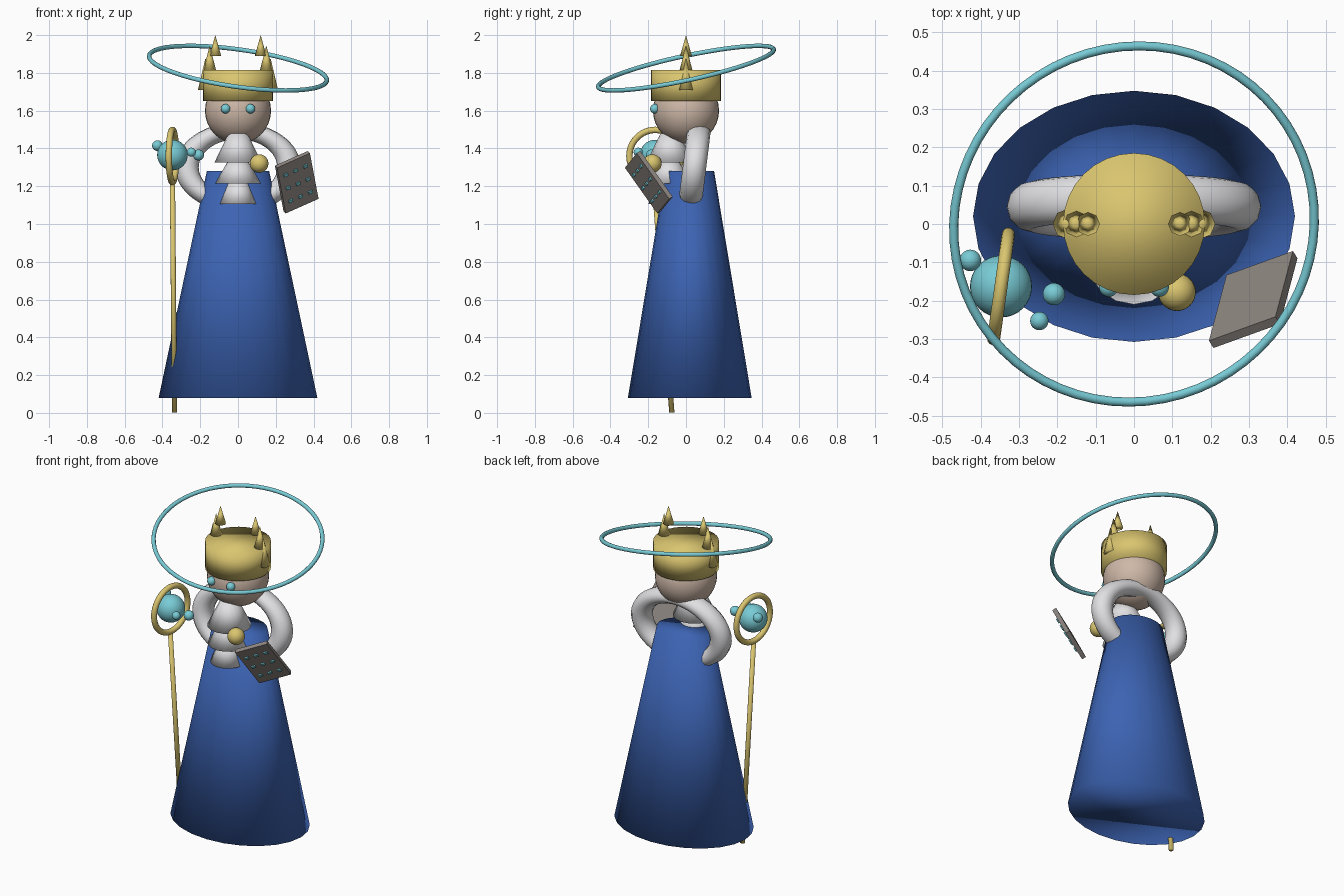
import bpy
from math import radians
from mathutils import Vector, Matrix

cube = bpy.data.objects.get("Cube")
if cube:
    bpy.data.objects.remove(cube, do_unlink=True)


def material(name, rgb):
    m = bpy.data.materials.new(name)
    m.use_nodes = True
    m.diffuse_color = (*rgb, 1)
    m.node_tree.nodes["Principled BSDF"].inputs["Base Color"].default_value = (*rgb, 1)
    return m


BLUE = material("royal blue", (0.045, 0.125, 0.45))
GOLD = material("gold", (0.70, 0.56, 0.16))
CYAN = material("cyan", (0.19, 0.60, 0.67))
SKIN = material("skin", (0.62, 0.48, 0.39))
WHITE = material("white", (0.75, 0.75, 0.77))
STONE = material("stone grey", (0.27, 0.24, 0.22))


def finish(name, mat, smooth=True):
    ob = bpy.context.object
    ob.name = name
    ob.data.materials.append(mat)
    if smooth:
        bpy.ops.object.shade_smooth()
    return ob


def ball(name, mat, loc, r):
    bpy.ops.mesh.primitive_uv_sphere_add(segments=32, ring_count=16, radius=r, location=loc)
    return finish(name, mat)


def cone(name, mat, x, y, z0, z1, r0, r1, sides):
    bpy.ops.mesh.primitive_cone_add(vertices=sides, radius1=r0, radius2=r1,
                                    depth=z1 - z0, location=(x, y, (z0 + z1) / 2))
    return finish(name, mat)


def ring(name, mat, loc, big, small, rot):
    bpy.ops.mesh.primitive_torus_add(major_radius=big, minor_radius=small, location=loc,
                                     major_segments=64, minor_segments=12,
                                     rotation=[radians(a) for a in rot])
    return finish(name, mat)


# Robe
robe = cone("robe", BLUE, 0, 0.02, 0.08, 1.28, 0.42, 0.165, 24)
robe.scale.y = 0.78

# Arms: one looped sleeve running behind the neck and into the robe
arms = ring("arms", WHITE, (0, 0.045, 1.3), 0.27, 0.062, (83, 0, 0))
arms.scale.y = 0.72

# Ruffled collar
for i, (y, z0, z1, r0, r1) in enumerate([(-0.085, 1.325, 1.48, 0.125, 0.05),
                                         (-0.09, 1.215, 1.34, 0.12, 0.05),
                                         (-0.1, 1.105, 1.225, 0.1, 0.05)]):
    cone(f"collar_tier_{i + 1}", WHITE, 0, y, z0, z1, r0, r1, 16)

# Head, eyes and crown
ball("head", SKIN, (0, 0, 1.6), 0.175)
cone("crown", GOLD, 0, 0, 1.65, 1.815, 0.185, 0.185, 32)
for side, s in (("left", 1), ("right", -1)):
    ball(f"{side}_eye", CYAN, (s * 0.066, -0.165, 1.61), 0.025)
    for i, (x, z0, z1, r) in enumerate([(0.172, 1.71, 1.88, 0.04),
                                        (0.15, 1.81, 1.945, 0.035),
                                        (0.12, 1.89, 2.0, 0.031)]):
        cone(f"{side}_crown_spike_{i + 1}", GOLD, s * x, 0, z0, z1, r, 0, 8)

# Halo
ring("halo", CYAN, (0, 0, 1.825), 0.475, 0.012, (12, 8, 0))

# Staff with ringed orb
foot, top = Vector((-0.336, -0.075, 0.002)), Vector((-0.347, -0.168, 1.22))
axis = top - foot
bpy.ops.mesh.primitive_cylinder_add(vertices=12, radius=0.014, depth=axis.length,
                                    location=(foot + top) / 2,
                                    rotation=axis.to_track_quat("Z", "Y").to_euler())
finish("staff", GOLD)
ring("staff_ring", GOLD, (-0.347, -0.163, 1.36), 0.138, 0.017, (0, 90, -8))
ball("staff_orb", CYAN, (-0.347, -0.163, 1.365), 0.081)
for i, (x, y, z, r) in enumerate([(-0.427, -0.095, 1.415, 0.028),
                                  (-0.209, -0.183, 1.365, 0.029),
                                  (-0.247, -0.253, 1.38, 0.024)]):
    ball(f"small_orb_{i + 1}", CYAN, (x, y, z), r)

# Hand knob
ball("hand_knob", GOLD, (0.112, -0.178, 1.32), 0.049)

# Tablet with a grid of studs on its front
u = Vector((0.18, 0.065, 0.08)).normalized()
n = u.cross(Vector((-0.055, -0.185, 0.255))).normalized()
v = n.cross(u)
frame = Matrix((u, v, n)).transposed().to_4x4()
frame.translation = (0.311, -0.197, 1.221)


def block(name, mat, offset, size):
    bpy.ops.mesh.primitive_cube_add(size=1)
    ob = finish(name, mat, smooth=False)
    ob.matrix_world = frame @ Matrix.Translation(offset) @ Matrix.Diagonal((*size, 1))


block("tablet", STONE, (0, 0, 0), (0.2, 0.3, 0.025))
for row in (-1, 0, 1):
    for col in (-1, 0, 1):
        block(f"tablet_stud_{row + 2}_{col + 2}", CYAN,
              (col * 0.06, row * 0.085, 0.015), (0.024, 0.016, 0.012))
